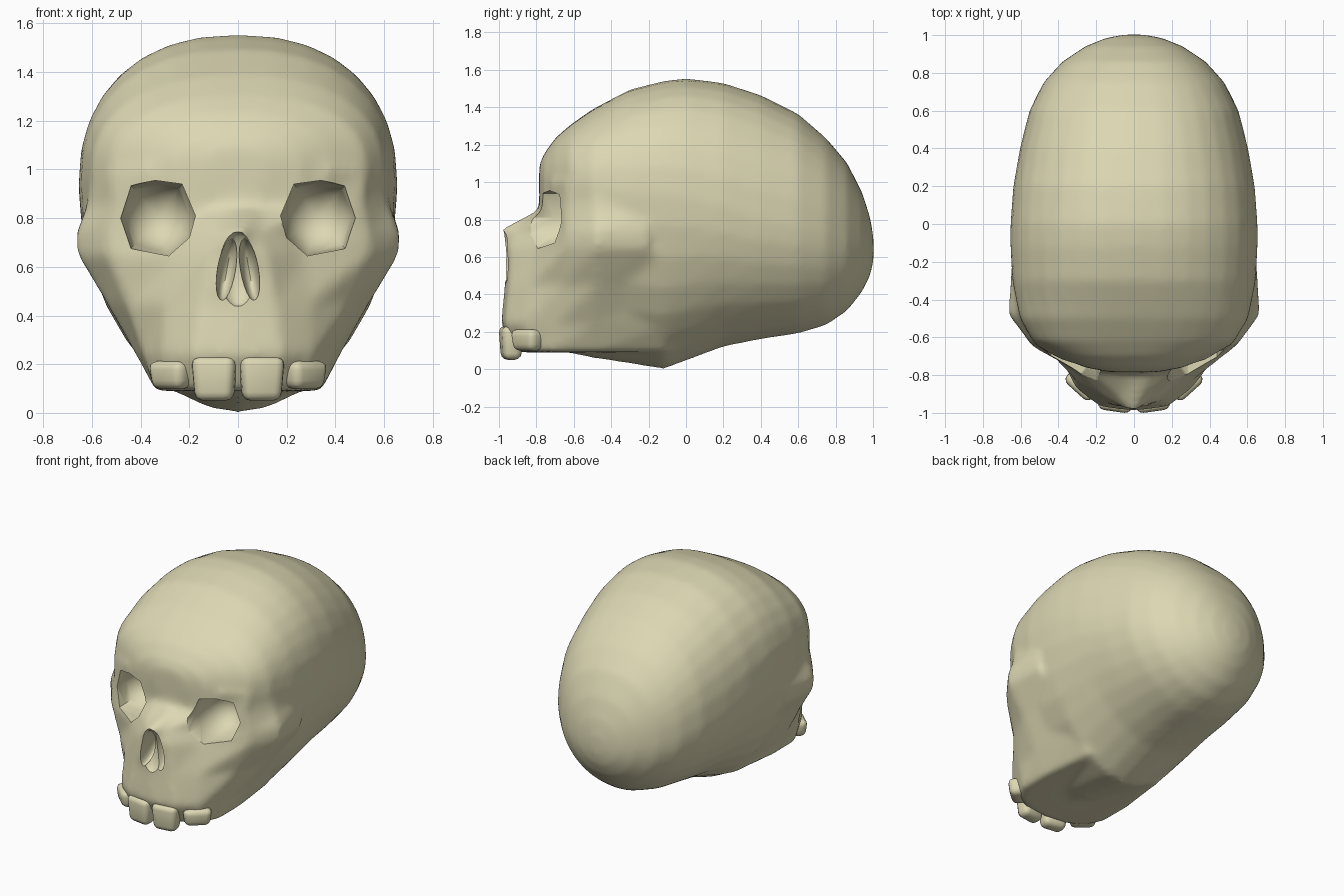
import bpy, bmesh, math
from mathutils import Matrix, Vector, Euler

if "Cube" in bpy.data.objects:
    bpy.data.objects.remove(bpy.data.objects["Cube"])

bone = bpy.data.materials.new("bone_cream")
bone.diffuse_color = (0.72, 0.68, 0.45, 1)
bone.use_nodes = True
bone.node_tree.nodes["Principled BSDF"].inputs["Base Color"].default_value = bone.diffuse_color


def loft(bm, rings):
    """Skin a list of equal-sized rings and cap both ends."""
    vs = [[bm.verts.new(p) for p in r] for r in rings]
    n = len(vs[0])
    for a, b in zip(vs, vs[1:]):
        for i in range(n):
            bm.faces.new((a[i], a[(i + 1) % n], b[(i + 1) % n], b[i]))
    bm.faces.new(vs[0])
    bm.faces.new(vs[-1])


def make(name, bm):
    bmesh.ops.recalc_face_normals(bm, faces=bm.faces[:])
    me = bpy.data.meshes.new(name)
    bm.to_mesh(me)
    bm.free()
    ob = bpy.data.objects.new(name, me)
    bpy.context.collection.objects.link(ob)
    return ob


def bake(ob):
    """Apply modifiers, colour and shade."""
    dg = bpy.context.evaluated_depsgraph_get()
    me = bpy.data.meshes.new_from_object(ob.evaluated_get(dg))
    ob.modifiers.clear()
    ob.data = me
    me.materials.clear()
    me.materials.append(bone)
    bpy.ops.object.select_all(action='DESELECT')
    ob.select_set(True)
    bpy.context.view_layer.objects.active = ob
    bpy.ops.object.shade_smooth_by_angle(angle=math.radians(55))


def spow(v, e):
    return math.copysign(abs(v) ** e, v)


# Cranium: sections along y (y, half width, widest z, top z, bottom z)
cranium = [
    (-.785, .12, 1.02, 1.09, .90), (-.76, .26, 1.0, 1.15, .50),
    (-.70, .39, 1.0, 1.235, .12), (-.62, .53, 1.0, 1.305, .085),
    (-.50, .605, .98, 1.39, .06), (-.30, .645, .95, 1.495, .03),
    (-.12, .655, .94, 1.54, .0), (0, .655, .92, 1.555, .045),
    (.20, .64, .87, 1.53, .12), (.40, .605, .80, 1.465, .16),
    (.60, .555, .76, 1.365, .19), (.75, .48, .72, 1.235, .235),
    (.86, .38, .68, 1.105, .31), (.94, .26, .66, .95, .41),
    (.985, .15, .64, .81, .50), (1.003, .05, .64, .70, .58)]
bm = bmesh.new()
rings = []
for y, w, mid, top, bot in cranium:
    ring = []
    for i in range(32):
        a = math.tau * i / 32
        c, s = math.cos(a), math.sin(a)
        e = 2 / 2.3 if s > 0 else 2 / 1.9
        h = top - mid if s > 0 else mid - bot
        ring.append((w * spow(c, e), y, mid + h * spow(s, e)))
    rings.append(ring)
loft(bm, rings)

# Face: horizontal slices, half outline from the middle front to the back
face = {
    .09: [(0, -.91), (.15, -.90), (.28, -.83), (.34, -.72), (.34, -.5), (.29, -.1)],
    .24: [(0, -.99), (.18, -.97), (.31, -.87), (.39, -.70), (.42, -.5), (.40, -.1)],
    .45: [(0, -.97), (.15, -.95), (.30, -.84), (.46, -.67), (.54, -.48), (.50, -.1)],
    .65: [(0, -.99), (.12, -.94), (.27, -.80), (.54, -.65), (.66, -.48), (.64, -.2)],
    .74: [(0, -1.01), (.08, -.92), (.24, -.78), (.54, -.64), (.665, -.48), (.65, -.2)],
    .85: [(0, -.79), (.10, -.78), (.30, -.74), (.51, -.65), (.62, -.48), (.63, -.2)],
    1.0: [(0, -.77), (.20, -.77), (.38, -.72), (.53, -.63), (.60, -.48), (.62, -.2)],
    1.1: [(0, -.77), (.17, -.76), (.34, -.69), (.50, -.60), (.57, -.48), (.60, -.2)]}
loft(bm, [[(x, y, z) for x, y in h] + [(-x, y, z) for x, y in h[:0:-1]]
          for z, h in face.items()])
skull = make("skull", bm)
skull.data.remesh_voxel_size = .02

# Fuse and soften the two volumes
m = skull.modifiers.new("fuse", 'REMESH')
m.mode = 'VOXEL'
m.voxel_size = .02
m.use_smooth_shade = True
m = skull.modifiers.new("soften", 'SMOOTH')
m.factor = .5
m.iterations = 14

cutters = []
# Eye sockets: faceted outline narrowing into a bowl
outline = [(.44, .935), (.34, .955), (.23, .94), (.175, .81), (.20, .72),
           (.285, .645), (.44, .675), (.487, .80)]
depths = [(-1.0, 1.0), (-.70, 1.0), (-.64, .95), (-.58, .85), (-.53, .68),
          (-.495, .42), (-.48, .15)]
for s in (1, -1):
    bm = bmesh.new()
    loft(bm, [[(s * (.33 + (x - .33) * k), y, .80 + (z - .80) * k)
               for x, z in outline] for y, k in depths])
    cutters.append(make("eye_socket_cutter", bm))

# Nose opening: one shallow hollow and two deeper ones beside a septum
for x, y, rx, ry, rz, tilt in [(0, -.98, .08, .07, .155, 0),
                               (.045, -.98, .04, .15, .13, -10),
                               (-.045, -.98, .04, .15, .13, 10)]:
    bm = bmesh.new()
    bmesh.ops.create_uvsphere(
        bm, u_segments=20, v_segments=12, radius=1,
        matrix=Matrix.LocRotScale(Vector((x, y, .59)),
                                  Euler((0, math.radians(tilt), 0)),
                                  Vector((rx, ry, rz))))
    cutters.append(make("nose_cutter", bm))

for c in cutters:
    c.hide_render = True
    m = skull.modifiers.new("cut", 'BOOLEAN')
    m.operation = 'DIFFERENCE'
    m.solver = 'EXACT'
    m.object = c
bake(skull)
for c in cutters:
    bpy.data.objects.remove(c)

# Upper teeth: rounded blocks narrowing downwards
for s in (1, -1):
    for name, x, y, z, size, turn in [
            ("front_tooth", .097, -.935, .14, (.185, .12, .18), 8),
            ("side_tooth", .272, -.845, .155, (.19, .12, .115), 42)]:
        bm = bmesh.new()
        bmesh.ops.create_cube(bm, size=1)
        for v in bm.verts:
            if v.co.z < 0:
                v.co.x *= .85
                v.co.y *= .8
        bmesh.ops.transform(
            bm, verts=bm.verts[:],
            matrix=Matrix.LocRotScale(Vector((s * x, y, z)),
                                      Euler((0, 0, math.radians(s * turn))),
                                      Vector(size)))
        tooth = make(name, bm)
        b = tooth.modifiers.new("round", 'BEVEL')
        b.width = .035
        b.segments = 3
        bake(tooth)
